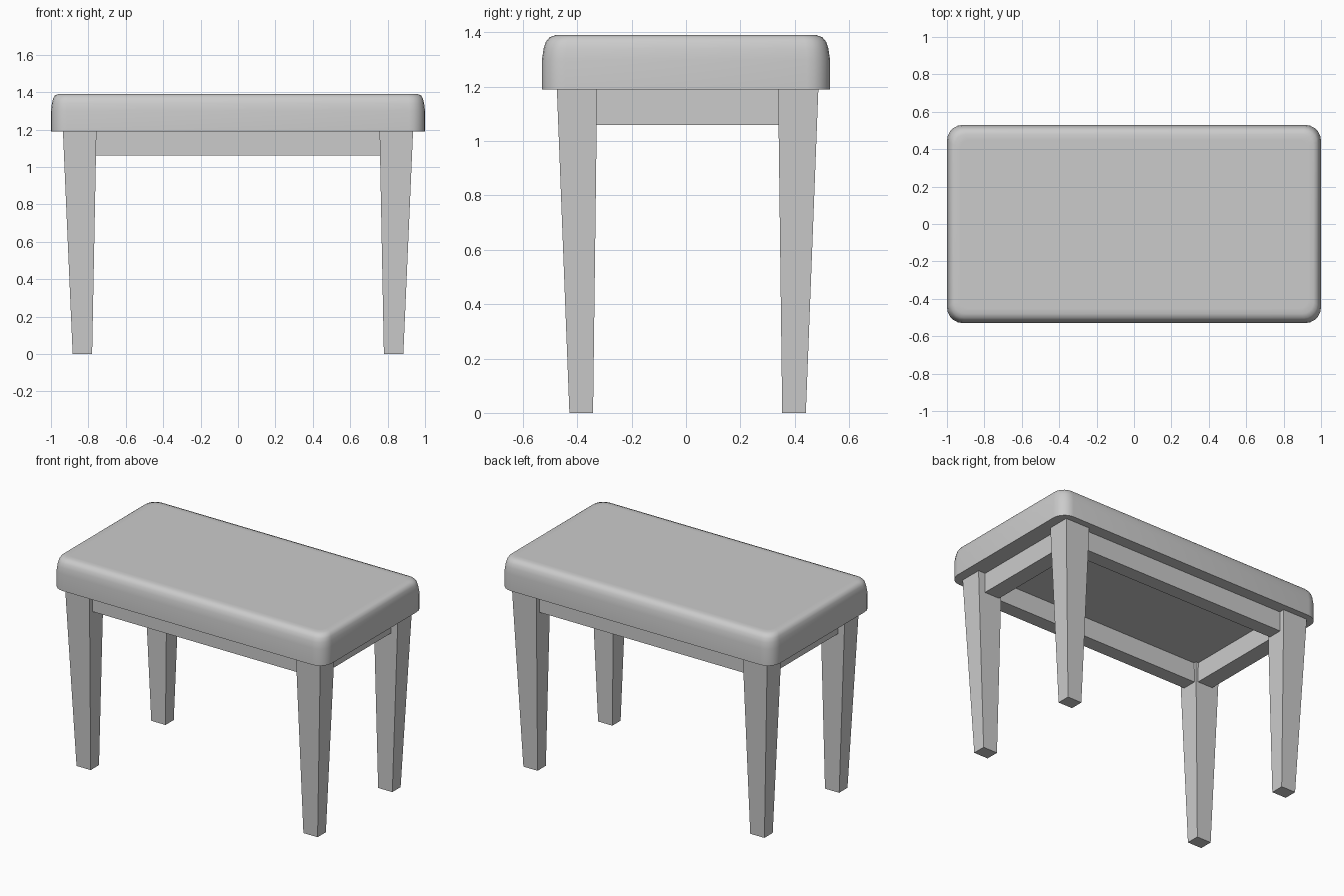
import bpy, bmesh, math

if "Cube" in bpy.data.objects:
    bpy.data.objects.remove(bpy.data.objects["Cube"])

grey = bpy.data.materials.new("plain grey")
grey.diffuse_color = (0.6, 0.6, 0.6, 1)
grey.use_nodes = True
grey.node_tree.nodes["Principled BSDF"].inputs["Base Color"].default_value = grey.diffuse_color


def loft(name, rings):
    """Skin a stack of closed rings and cap both ends."""
    bm = bmesh.new()
    loops = [[bm.verts.new(p) for p in ring] for ring in rings]
    n = len(loops[0])
    for a, b in zip(loops, loops[1:]):
        for i in range(n):
            j = (i + 1) % n
            bm.faces.new((a[i], a[j], b[j], b[i]))
    bm.faces.new(loops[0][::-1])
    bm.faces.new(loops[-1])
    bmesh.ops.recalc_face_normals(bm, faces=bm.faces)
    mesh = bpy.data.meshes.new(name)
    bm.to_mesh(mesh)
    bm.free()
    mesh.materials.append(grey)
    obj = bpy.data.objects.new(name, mesh)
    bpy.context.collection.objects.link(obj)
    return obj


def rect(x0, x1, y0, y1, z):
    return [(x0, y0, z), (x1, y0, z), (x1, y1, z), (x0, y1, z)]


def rounded_rect(hx, hy, r, z, seg=5):
    pts = []
    for k, (sx, sy) in enumerate([(1, 1), (-1, 1), (-1, -1), (1, -1)]):
        for i in range(seg + 1):
            a = math.pi / 2 * (k + i / seg)
            pts.append((sx * (hx - r) + r * math.cos(a),
                        sy * (hy - r) + r * math.sin(a), z))
    return pts


# Cushioned seat: straight sides rolling over into a flat top
profile = [(1.19, 0, 0), (1.30, 0, 0), (1.34, 0.005, 0.006), (1.365, 0.011, 0.014),
           (1.382, 0.021, 0.028), (1.39, 0.04, 0.05), (1.39, 0.07, 0.08)]
seat = loft("seat", [rounded_rect(1.0 - ix, 0.53 - iy, 0.085 - 0.5 * iy, z)
                     for z, ix, iy in profile])
bpy.context.view_layer.objects.active = seat
seat.select_set(True)
bpy.ops.object.shade_smooth_by_angle(angle=math.radians(50))

# Tapered legs
YC = 0.006  # the frame sits slightly behind the seat centre
for sx, side in ((-1, "left"), (1, "right")):
    for sy, end in ((-1, "front"), (1, "back")):
        loft(f"{end}_{side}_leg", [
            rect(sx * 0.78, sx * 0.884, YC + sy * 0.348, YC + sy * 0.435, 0),
            rect(sx * 0.757, sx * 0.936, YC + sy * 0.333, YC + sy * 0.481, 1.19)])

# Rails between the legs, set back from the outer leg faces
for s, name in ((-1, "front_rail"), (1, "back_rail")):
    loft(name, [rect(-0.77, 0.77, YC + s * 0.35, YC + s * 0.445, z) for z in (1.06, 1.19)])
for s, name in ((-1, "left_rail"), (1, "right_rail")):
    loft(name, [rect(s * 0.775, s * 0.885, YC - 0.345, YC + 0.345, z) for z in (1.06, 1.19)])
